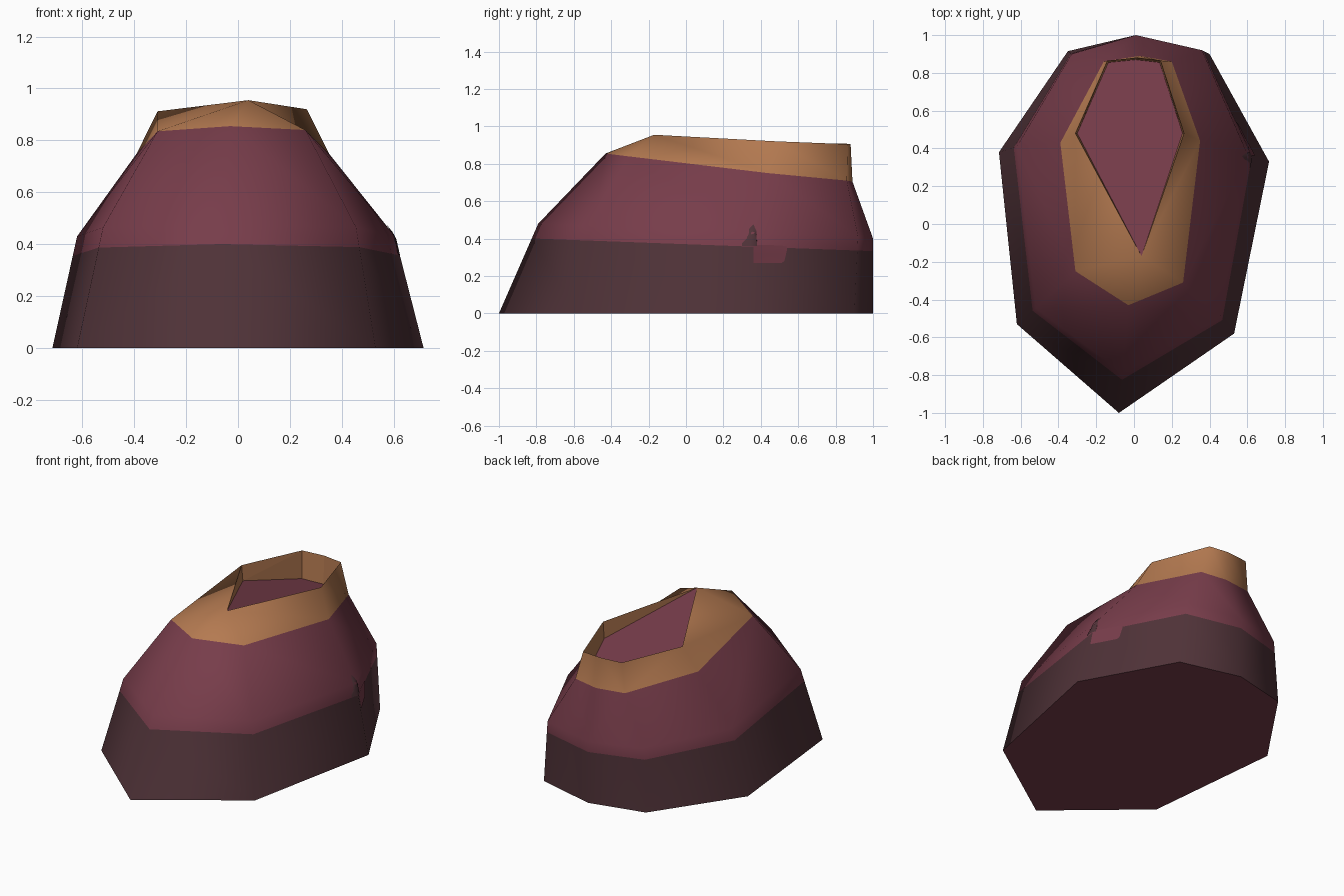
import bpy, bmesh
from mathutils import Vector
from mathutils.bvhtree import BVHTree

if "Cube" in bpy.data.objects:
    bpy.data.objects.remove(bpy.data.objects["Cube"])


def material(name, rgb):
    m = bpy.data.materials.new(name)
    m.diffuse_color = (*rgb, 1)
    m.use_nodes = True
    m.node_tree.nodes["Principled BSDF"].inputs["Base Color"].default_value = m.diffuse_color
    return m


BURGUNDY, DARK, TAN = 0, 1, 2
mats = [material("burgundy", (0.185, 0.046, 0.069)),
        material("dark plum", (0.078, 0.032, 0.039)),
        material("tan", (0.46, 0.195, 0.082))]


def finish(bm, name):
    mesh = bpy.data.meshes.new(name)
    for m in mats:
        mesh.materials.append(m)
    bm.to_mesh(mesh)
    obj = bpy.data.objects.new(name, mesh)
    bpy.context.collection.objects.link(obj)
    return obj


# Eight-sided cross sections, starting at the front and going counter-clockwise
base = [Vector((x, y, 0)) for x, y in
        [(-.08, -1), (.53, -.58), (.715, .33), (.40, .90),
         (.01, 1), (-.35, .915), (-.715, .38), (-.62, -.53)]]
shoulder = [Vector(p) for p in
            [(-.06, -.79, .48), (.455, -.495, .465), (.605, .36, .43), (.36, .92, .41),
             (.01, 1, .40), (-.33, .90, .41), (-.62, .41, .43), (-.52, -.445, .465)]]
collar = [Vector(p) for p in
          [(-.03, -.43, .855), (.26, -.31, .84), (.35, .44, .75), (.20, .86, .71),
           (.03, .89, .705), (-.16, .86, .71), (-.39, .43, .75), (-.31, -.25, .835)]]
tip = (.04, -.17, .955)
rim = [Vector(p) for p in
       [tip, tip, (.265, .48, .92), (.14, .865, .905),
        (.01, .88, .907), (-.14, .865, .907), (-.31, .48, .912), tip]]

# Paint line: slopes gently down toward the back
paint = []
for a, b in zip(base, shoulder):
    p = a.lerp(b, 0.8)
    paint.append(a.lerp(b, (.37 - .037 * p.y) / b.z))

# Sloping floor of the opening, falling from the front tip to the back
floor = [Vector((p.x * .97 if p.y > 0 else p.x, p.y - (.01 if p.y > .6 else 0),
                 .955 - .22 * (p.y + .17))) for p in rim]

# Shell lofted through the sections, coloured by band
bm = bmesh.new()
rings = [[bm.verts.new(p) for p in ring]
         for ring in (base, paint, shoulder, collar, rim, floor)]
for k, colour in enumerate((DARK, BURGUNDY, BURGUNDY, TAN, TAN)):
    for i in range(8):
        j = (i + 1) % 8
        f = bm.faces.new((rings[k][i], rings[k][j], rings[k + 1][j], rings[k + 1][i]))
        f.material_index = colour
        f.smooth = k < 4
for ring in (list(reversed(rings[0])), rings[-1]):
    bm.faces.new(ring).material_index = BURGUNDY
bmesh.ops.remove_doubles(bm, verts=bm.verts, dist=.0005)
bmesh.ops.dissolve_degenerate(bm, edges=bm.edges, dist=.0005)
# keep the rim edge crisp
for e in bm.edges:
    if len(e.link_faces) == 2 and e.link_faces[0].smooth != e.link_faces[1].smooth:
        e.smooth = False
bmesh.ops.triangulate(bm, faces=[f for f in bm.faces if len(f.verts) == 4])
bm.normal_update()
tree = BVHTree.FromBMesh(bm)
finish(bm, "shell")
bm.free()


# Side patches: columns of (y, low z, high z) pressed onto the right side
def side_patch(name, columns, colour, rows=4):
    pb = bmesh.new()
    grid = []
    for y, lo, hi in columns:
        col = []
        for r in range(rows + 1):
            z = lo + (hi - lo) * r / rows
            hit, normal, _, _ = tree.ray_cast(Vector((2, y, z)), Vector((-1, 0, 0)))
            col.append(pb.verts.new(hit + normal * .003))
        grid.append(col)
    for a, b in zip(grid, grid[1:]):
        for r in range(rows):
            f = pb.faces.new((a[r], b[r], b[r + 1], a[r + 1]))
            f.material_index = colour
            f.smooth = True
    finish(pb, name)
    pb.free()


side_patch("side_notch", [(.36, .27, .365), (.44, .27, .365), (.51, .27, .362),
                          (.525, .28, .36), (.54, .345, .358)], BURGUNDY)
side_patch("side_spike", [(.30, .36, .375), (.325, .36, .40), (.34, .36, .455),
                          (.36, .36, .475), (.375, .36, .44), (.378, .36, .37)], DARK)
